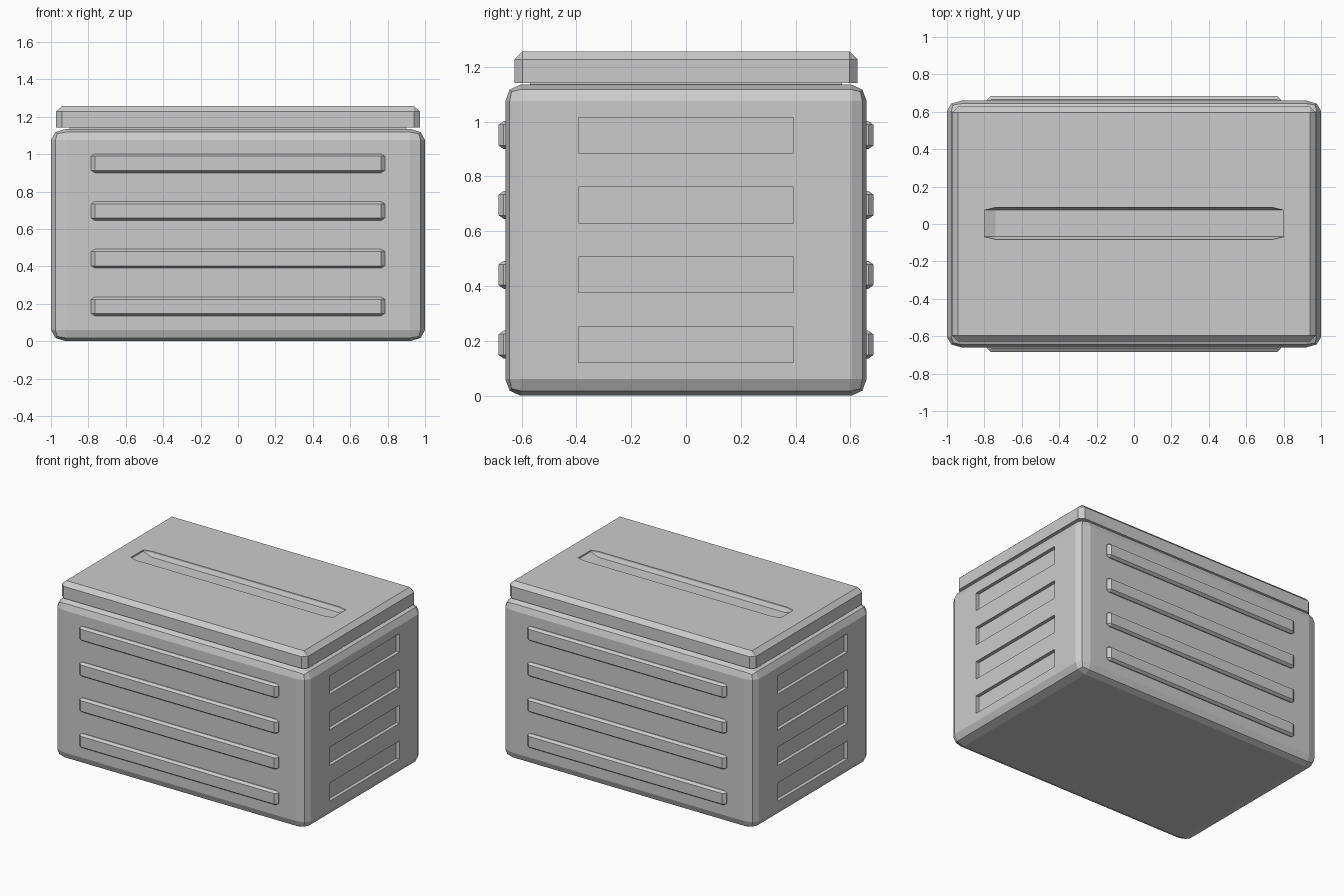
import bpy, bmesh
from mathutils import Vector

if "Cube" in bpy.data.objects:
    bpy.data.objects.remove(bpy.data.objects["Cube"])

grey = bpy.data.materials.new("light_grey")
grey.use_nodes = True
colour = (0.6, 0.6, 0.6, 1)
grey.diffuse_color = colour
grey.node_tree.nodes["Principled BSDF"].inputs["Base Color"].default_value = colour


def box(name, low, high, bevel=None, segments=1, keep_bottom=False):
    """Box between two corners, with a separate bevel width along each axis."""
    low, high = Vector(low), Vector(high)
    width = Vector(bevel or (1, 1, 1))
    size, centre = high - low, (low + high) / 2
    bm = bmesh.new()
    bmesh.ops.create_cube(bm, size=1)
    bmesh.ops.scale(bm, vec=[s / w for s, w in zip(size, width)], verts=bm.verts)
    if bevel:
        edges = [e for e in bm.edges
                 if not (keep_bottom and all(v.co.z < 0 for v in e.verts))]
        bmesh.ops.bevel(bm, geom=edges, offset=1, segments=segments,
                        profile=0.5, affect='EDGES')
    bmesh.ops.scale(bm, vec=width, verts=bm.verts)
    bmesh.ops.translate(bm, vec=centre, verts=bm.verts)
    mesh = bpy.data.meshes.new(name)
    bm.to_mesh(mesh)
    bm.free()
    mesh.materials.append(grey)
    obj = bpy.data.objects.new(name, mesh)
    bpy.context.collection.objects.link(obj)
    return obj


def cut(target, cutter):
    """Carve the cutter out of the target and discard it."""
    cutter.hide_render = True
    mod = target.modifiers.new("recess", 'BOOLEAN')
    mod.operation, mod.solver, mod.object = 'DIFFERENCE', 'EXACT', cutter
    bpy.context.view_layer.objects.active = target
    bpy.ops.object.modifier_apply(modifier=mod.name)
    bpy.data.objects.remove(cutter)


# Container body, with a short neck under the lid
body = box("body", (-1, -0.66, 0), (1, 0.66, 1.135), (0.08, 0.055, 0.06), 2)
box("neck", (-0.9, -0.57, 1.1), (0.9, 0.57, 1.17))

# Four levels of raised ribs (front and back) and sunken panels (ends)
for level in range(4):
    z = 0.186 + 0.255 * level
    for side, face in ((-1, "front"), (1, "back")):
        y = side * 0.66
        box(f"{face}_rib_{level + 1}", (-0.785, y - 0.024, z - 0.051),
            (0.785, y + 0.024, z + 0.051), (0.02, 0.018, 0.013))
    for side in (-1, 1):
        x = side * 1.0
        cut(body, box("panel_cutter", (x - 0.025, -0.393, z - 0.065),
                      (x + 0.025, 0.393, z + 0.065)))

# Chamfered lid with a long grip slot
lid = box("lid", (-0.973, -0.627, 1.142), (0.973, 0.627, 1.257),
          (0.033, 0.03, 0.03), keep_bottom=True)
cut(lid, box("slot_cutter", (-0.8, -0.082, 1.222), (0.8, 0.088, 1.292),
             (0.06, 0.014, 0.025)))
